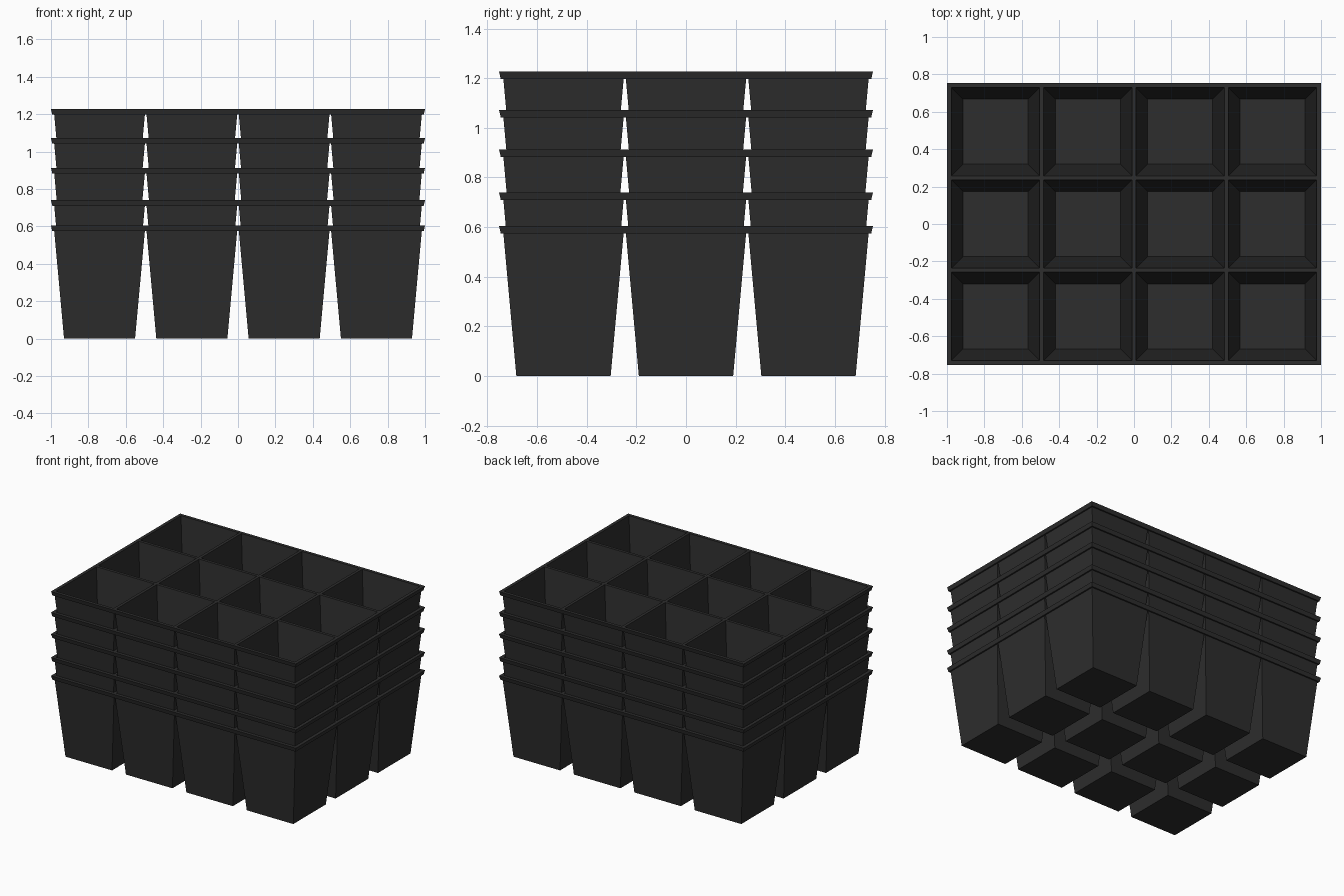
import bpy, bmesh

if "Cube" in bpy.data.objects:
    bpy.data.objects.remove(bpy.data.objects["Cube"])

# Tray dimensions
PITCH = 0.4935
COLS, ROWS = 4, 3
H, RIM_BOTTOM, FLOOR = 0.605, 0.575, 0.015
OUT_TOP, OUT_MID, OUT_LOW = 0.2450, 0.2423, 0.190    # outer half widths
IN_TOP, IN_LOW = 0.236, 0.174                        # inner half widths

plastic = bpy.data.materials.new("black plastic")
plastic.diffuse_color = (0.026, 0.026, 0.026, 1)
plastic.use_nodes = True
plastic.node_tree.nodes["Principled BSDF"].inputs["Base Color"].default_value = plastic.diffuse_color

centres_x = [(i - (COLS - 1) / 2) * PITCH for i in range(COLS)]
centres_y = [(j - (ROWS - 1) / 2) * PITCH for j in range(ROWS)]


def square(cx, cy, h, z):
    return [(cx - h, cy - h, z), (cx + h, cy - h, z), (cx + h, cy + h, z), (cx - h, cy + h, z)]


def face(bm, pts):
    bm.faces.new([bm.verts.new(p) for p in pts])


def band(bm, low, high):
    """Side walls facing outwards between two four-cornered rings."""
    for k in range(4):
        n = (k + 1) % 4
        face(bm, [low[k], low[n], high[n], high[k]])


def plate(bm, hx, hy, h, z, up):
    """Flat sheet with a square hole of half width h at every cell."""
    xs = [-hx] + [c + s * h for c in centres_x for s in (-1, 1)] + [hx]
    ys = [-hy] + [c + s * h for c in centres_y for s in (-1, 1)] + [hy]
    for i in range(len(xs) - 1):
        for j in range(len(ys) - 1):
            if i % 2 and j % 2:
                continue
            p = [(xs[i], ys[j], z), (xs[i + 1], ys[j], z),
                 (xs[i + 1], ys[j + 1], z), (xs[i], ys[j + 1], z)]
            face(bm, p if up else p[::-1])


bm = bmesh.new()

# Rim: top grid, underside and slightly tapered edge
plate(bm, 1.0, 0.7533, IN_TOP, H, True)
plate(bm, 0.993, 0.7463, OUT_MID, RIM_BOTTOM, False)


def rim_ring(x, y, z):
    return [(-x, -y, z), (x, -y, z), (x, y, z), (-x, y, z)]


band(bm, rim_ring(0.993, 0.7463, RIM_BOTTOM), rim_ring(1.0, 0.7533, H))

# Cells: tapered outside, base, tapered inside and floor
for cx in centres_x:
    for cy in centres_y:
        base = square(cx, cy, OUT_LOW, 0)
        band(bm, base, square(cx, cy, OUT_MID, RIM_BOTTOM))
        face(bm, base[::-1])
        floor = square(cx, cy, IN_LOW, FLOOR)
        band(bm, floor[::-1], square(cx, cy, IN_TOP, H)[::-1])
        face(bm, floor)

bmesh.ops.remove_doubles(bm, verts=bm.verts, dist=0.0001)
mesh = bpy.data.meshes.new("seedling_tray")
bm.to_mesh(mesh)
bm.free()
mesh.materials.append(plastic)

# Nested stack of five identical trays
for n, top in enumerate((0.605, 0.74, 0.913, 1.072, 1.227)):
    tray = bpy.data.objects.new(f"seedling_tray_{n + 1}", mesh)
    tray.location.z = top - H
    bpy.context.collection.objects.link(tray)
